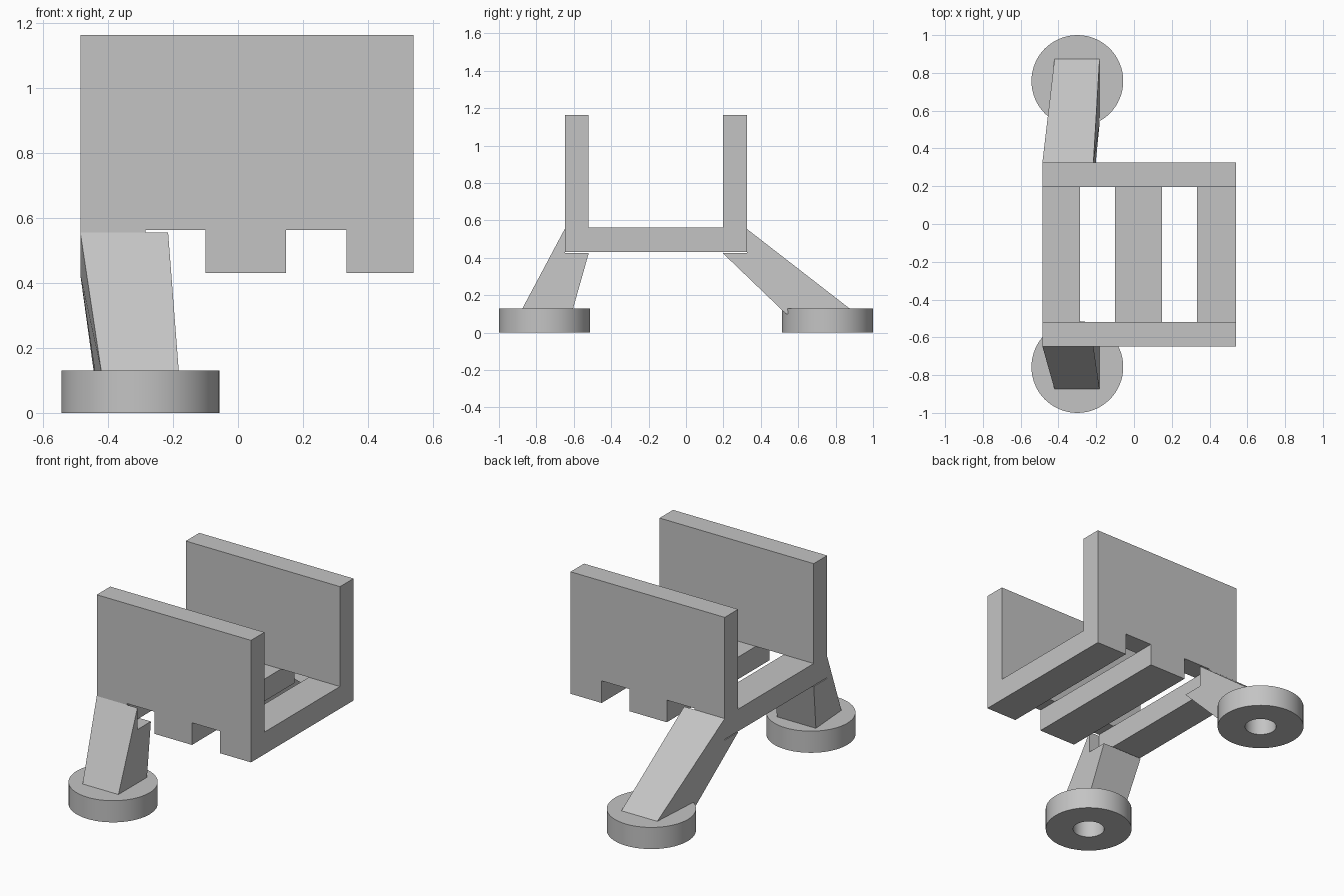
import bpy
import bmesh
from math import radians, tau
from mathutils import Matrix, Vector

cube = bpy.data.objects.get("Cube")
if cube:
    bpy.data.objects.remove(cube, do_unlink=True)

grey = bpy.data.materials.new("plain_grey")
grey.use_nodes = True
grey.diffuse_color = (0.55, 0.55, 0.55, 1)
grey.node_tree.nodes["Principled BSDF"].inputs["Base Color"].default_value = grey.diffuse_color


def finish(name, bm):
    bmesh.ops.recalc_face_normals(bm, faces=bm.faces)
    mesh = bpy.data.meshes.new(name)
    bm.to_mesh(mesh)
    bm.free()
    mesh.materials.append(grey)
    obj = bpy.data.objects.new(name, mesh)
    bpy.context.collection.objects.link(obj)
    return obj


def prism(name, near, far):
    """Join two matching outlines into a closed solid."""
    bm = bmesh.new()
    a = [bm.verts.new(p) for p in near]
    b = [bm.verts.new(p) for p in far]
    bm.faces.new(a)
    bm.faces.new(b[::-1])
    for i in range(len(a)):
        j = (i + 1) % len(a)
        bm.faces.new((a[i], b[i], b[j], a[j]))
    return finish(name, bm)


# Frame dimensions
LOW, FLOOR, TOP = 0.43, 0.563, 1.163
SLATS = [(-0.485, -0.285), (-0.10, 0.148), (0.333, 0.54)]
WALLS = {"front_wall": (-0.648, -0.52), "back_wall": (0.197, 0.325)}

# Upright walls with notched lower edges
outline = [(SLATS[0][0], TOP)]
for x0, x1 in SLATS:
    outline += [(x0, FLOOR), (x0, LOW), (x1, LOW), (x1, FLOOR)]
outline += [(SLATS[-1][1], TOP)]
outline = [p for p in outline if p not in ((SLATS[0][0], FLOOR), (SLATS[-1][1], FLOOR))]
for name, (y0, y1) in WALLS.items():
    prism(name, [(x, y0, z) for x, z in outline], [(x, y1, z) for x, z in outline])

# Floor slats joining the walls
for name, (x0, x1) in zip(("right_slat", "middle_slat", "left_slat"), SLATS):
    ring = [(x0, LOW), (x1, LOW), (x1, FLOOR), (x0, FLOOR)]
    prism(name, [(x, -0.52, z) for x, z in ring], [(x, 0.197, z) for x, z in ring])


# Slanted legs wrapping the lower outside corner of each wall
def leg(name, outer, inner, foot_outer, foot_inner, foot_z):
    side = [(outer, 0.555), (outer, 0.425), (inner, 0.425),
            (foot_inner, foot_z), (foot_outer, 0.125)]
    right_x = [-0.485, -0.485, -0.485, -0.44, -0.42]
    left_x = [-0.215, -0.215, -0.215, -0.182, -0.182]
    prism(name, [(x, y, z) for x, (y, z) in zip(right_x, side)],
          [(x, y, z) for x, (y, z) in zip(left_x, side)])


leg("front_leg", -0.648, -0.52, -0.877, -0.605, 0.125)
leg("back_leg", 0.325, 0.197, 0.88, 0.535, 0.10)


# Round feet with a bore through the middle
def foot(name, y):
    bm = bmesh.new()
    ring = [bm.verts.new((r, 0, z)) for r, z in
            ((0.088, 0), (0.243, 0), (0.243, 0.13), (0.088, 0.13))]
    edges = [bm.edges.new((ring[i], ring[(i + 1) % 4])) for i in range(4)]
    bmesh.ops.spin(bm, geom=ring + edges, cent=(0, 0, 0), axis=(0, 0, 1),
                   angle=tau, steps=64, use_merge=False)
    bmesh.ops.remove_doubles(bm, verts=bm.verts, dist=0.0005)
    bm.transform(Matrix.Translation(Vector((-0.30, y, 0))))
    obj = finish(name, bm)
    bpy.ops.object.select_all(action="DESELECT")
    obj.select_set(True)
    bpy.context.view_layer.objects.active = obj
    bpy.ops.object.shade_smooth_by_angle(angle=radians(30))


foot("front_foot", -0.757)
foot("back_foot", 0.757)
